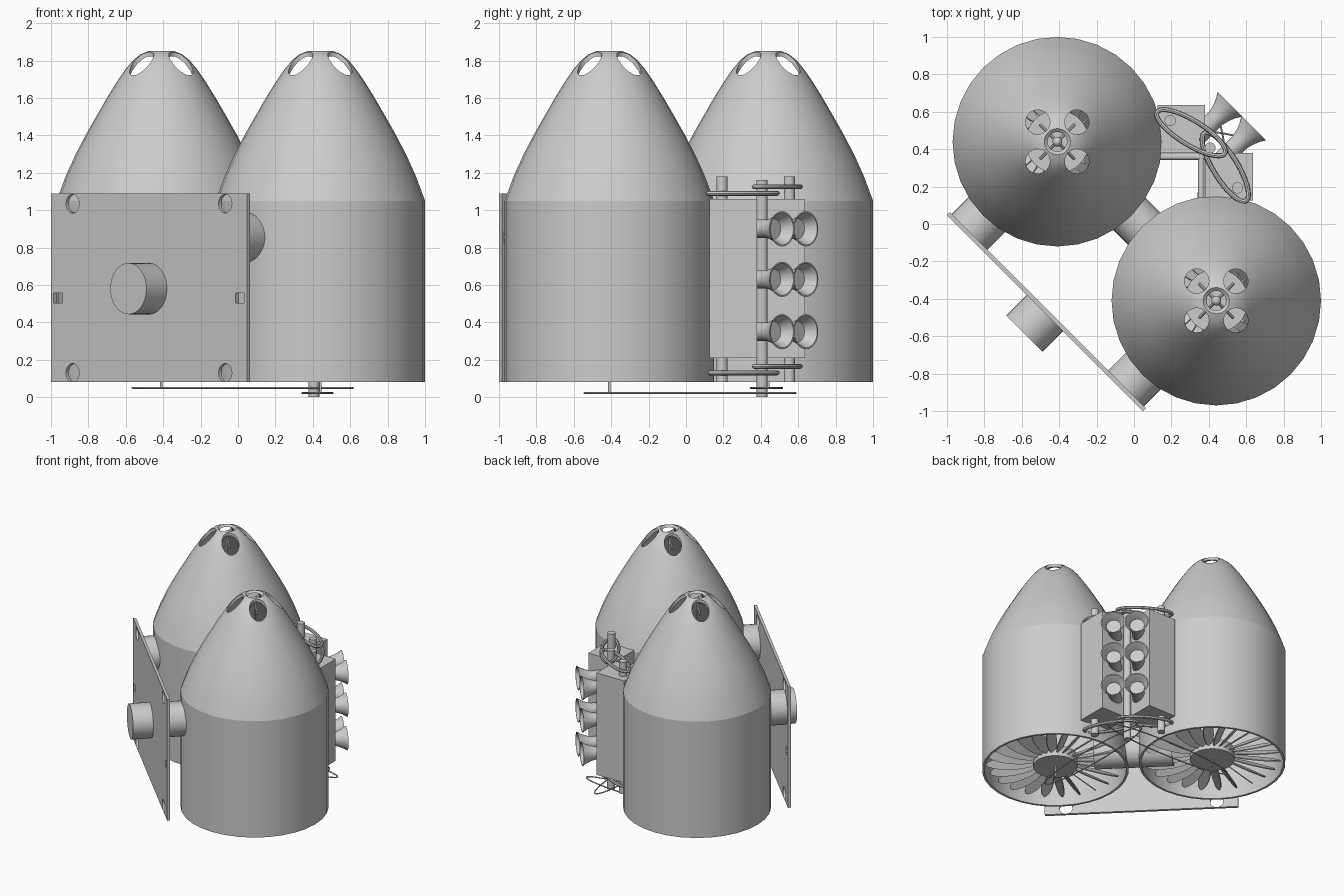
import bpy, bmesh, math
from mathutils import Vector, Matrix

cube = bpy.data.objects.get("Cube")
if cube:
    bpy.data.objects.remove(cube, do_unlink=True)

grey = bpy.data.materials.new("plain_grey")
grey.use_nodes = True
COLOUR = (0.6, 0.6, 0.6, 1)
grey.diffuse_color = COLOUR
grey.node_tree.nodes["Principled BSDF"].inputs["Base Color"].default_value = COLOUR

S = math.sqrt(0.5)
SEGS = 32


def at(u, v, z):
    """Pack frame: u runs across both tanks, v runs away from the back plate."""
    return Vector((0.015 + (u + v) * S, 0.015 + (v - u) * S, z))


def finish(bm, name, smooth=True):
    bmesh.ops.recalc_face_normals(bm, faces=bm.faces)
    mesh = bpy.data.meshes.new(name)
    bm.to_mesh(mesh)
    bm.free()
    mesh.materials.append(grey)
    ob = bpy.data.objects.new(name, mesh)
    bpy.context.collection.objects.link(ob)
    if smooth:
        smooth_shade(ob)
    return ob


def smooth_shade(ob):
    bpy.ops.object.select_all(action='DESELECT')
    ob.select_set(True)
    bpy.context.view_layer.objects.active = ob
    bpy.ops.object.shade_smooth_by_angle(angle=math.radians(17))


def aim(a, b):
    """Matrix at a with its z axis pointing to b."""
    return Matrix.Translation(a) @ (b - a).to_track_quat('Z', 'Y').to_matrix().to_4x4()


def rod(name, a, b, r, segs=SEGS):
    bm = bmesh.new()
    a, b = Vector(a), Vector(b)
    d = (b - a).length
    bmesh.ops.create_cone(bm, cap_ends=True, segments=segs, radius1=r, radius2=r, depth=d,
                          matrix=aim(a, b) @ Matrix.Translation((0, 0, d / 2)))
    return finish(bm, name)


def box(name, centre, size, turn=0):
    bm = bmesh.new()
    bmesh.ops.create_cube(bm, size=1, matrix=Matrix.Translation(centre)
                          @ Matrix.Rotation(turn, 4, 'Z') @ Matrix.Diagonal((*size, 1)))
    return finish(bm, name, False)


def lathe(name, profile, matrix, closed=False):
    """Revolve (radius, height) points about z."""
    bm = bmesh.new()
    rings = []
    for r, z in profile:
        rings.append([bm.verts.new((r * math.cos(i * math.tau / SEGS),
                                    r * math.sin(i * math.tau / SEGS), z)) for i in range(SEGS)])
    pairs = list(zip(rings, rings[1:]))
    if closed:
        pairs.append((rings[-1], rings[0]))
    else:
        bm.faces.new(rings[0])
        bm.faces.new(rings[-1])
    for p, q in pairs:
        for i in range(SEGS):
            j = (i + 1) % SEGS
            bm.faces.new((p[i], p[j], q[j], q[i]))
    bm.transform(matrix)
    return finish(bm, name)


def loop(name, centre, half_length, half_width, thick, turn):
    """Drive loop: a ring stretched into a long oval."""
    bm = bmesh.new()
    n, m = 48, 8
    grid = []
    for i in range(n):
        a = math.tau * i / n
        out = Vector((math.cos(a) * half_width, math.sin(a) * half_length, 0)).normalized()
        mid = Vector((math.cos(a) * half_length, math.sin(a) * half_width, 0))
        grid.append([bm.verts.new(mid + out * thick * math.cos(math.tau * k / m)
                                  + Vector((0, 0, thick * math.sin(math.tau * k / m))))
                     for k in range(m)])
    for i in range(n):
        for k in range(m):
            p, q, l = grid[i], grid[(i + 1) % n], (k + 1) % m
            bm.faces.new((p[k], q[k], q[l], p[l]))
    bm.transform(Matrix.Translation(centre) @ Matrix.Rotation(turn, 4, 'Z'))
    return finish(bm, name)


def cut(ob, cutters):
    for c in cutters:
        mod = ob.modifiers.new("cut", 'BOOLEAN')
        mod.operation, mod.solver, mod.object = 'DIFFERENCE', 'EXACT', c
        bpy.context.view_layer.objects.active = ob
        bpy.ops.object.modifier_apply(modifier=mod.name)
        bpy.data.objects.remove(c, do_unlink=True)


# Tanks: hollow shells with an open tip and four vents
outer = [(0.56, 0.08), (0.56, 1.05), (0.512, 1.18), (0.46, 1.295), (0.4, 1.41), (0.34, 1.515),
         (0.285, 1.61), (0.235, 1.69), (0.19, 1.755), (0.15, 1.802), (0.11, 1.834), (0.07, 1.85)]
inner = [(r - 0.018, z - (0.015 if z > 1 else 0)) for r, z in reversed(outer)]
for side, u in (("left", 0.601), ("right", -0.601)):
    c = at(u, 0, 0)
    shell = lathe(side + "_tank", outer + inner, Matrix.Translation(c), closed=True)
    vents = []
    for k in range(4):
        d = Vector((math.cos(math.pi * (k + 0.5) / 2), math.sin(math.pi * (k + 0.5) / 2), 0))
        p = c + d * 0.148
        vents.append(rod("vent_cutter", p + Vector((0, 0, 1.5)), p + Vector((0, 0, 2)), 0.065))
        rod(side + "_tip_strut", c + Vector((0, 0, 1.79)), c + d * 0.13 + Vector((0, 0, 1.74)), 0.008, 8)
    cut(shell, vents)
    smooth_shade(shell)

    # Axle with its tip ball, and the fan in the open base
    rod(side + "_axle", c + Vector((0, 0, 0.05 if u < 0 else 0.02)), c + Vector((0, 0, 1.8)), 0.006, 12)
    bm = bmesh.new()
    bmesh.ops.create_uvsphere(bm, u_segments=16, v_segments=12, radius=0.026,
                              matrix=Matrix.Translation(c + Vector((0, 0, 1.8))))
    finish(bm, side + "_tip_ball")
    rod(side + "_fan_hub", c + Vector((0, 0, 0.11)), c + Vector((0, 0, 0.2)), 0.17)
    bm = bmesh.new()
    for k in range(24):
        bmesh.ops.create_cone(bm, cap_ends=True, segments=16, radius1=1, radius2=1, depth=0.008,
                              matrix=Matrix.Translation(c + Vector((0, 0, 0.155)))
                              @ Matrix.Rotation(math.tau * k / 24, 4, 'Z')
                              @ Matrix.Translation((0.335, 0, 0))
                              @ Matrix.Rotation(math.radians(45), 4, 'X')
                              @ Matrix.Diagonal((0.195, 0.05, 1, 1)))
    finish(bm, side + "_fan_blades")

    # Round mount between tank and back plate
    rod(side + "_plate_mount", at(u * 0.985, -0.68, 0.855), at(u * 0.985, -0.4, 0.855), 0.135)

rod("tank_link", at(-0.3, 0, 0.21), at(0.3, 0, 0.21), 0.122)

# Back plate with round and square openings
turn = -math.pi / 4
plate = box("back_plate", at(0, -0.684, 0.585), (1.482, 0.022, 1.01), turn)
openings = []
for s in (-1, 1):
    for z in (0.13, 1.035):
        openings.append(rod("hole_cutter", at(s * 0.577, -0.75, z), at(s * 0.577, -0.66, z), 0.05))
    openings.append(box("slot_cutter", at(s * 0.687, -0.69, 0.53), (0.065, 0.1, 0.055), turn))
cut(plate, openings)
rod("plate_knob", at(0, -0.85, 0.58), at(0, -0.68, 0.58), 0.137)

# Thruster housings, their posts, brackets and drive loops
for side, s, zs in (("left", 1, (0.13, 1.09)), ("right", -1, (0.165, 1.125))):
    def flip(a, b, z):
        return Vector((a, b, z) if s > 0 else (b, a, z))
    box(side + "_housing", flip(0.508, 0.253, 0.635), (0.255, 0.255, 0.85))
    rod(side + "_post", flip(0.553, 0.193, 0.08), flip(0.553, 0.193, 1.18), 0.03)
    for z in (0.3, 0.95):
        rod(side + "_bracket", flip(0.36, 0.05, z), flip(0.36, 0.36, z), 0.018, 16)
        rod(side + "_bracket_end", flip(0.36, 0.36, z), flip(0.42, 0.36, z), 0.018, 16)
    for z in zs:
        loop(side + "_post_loop", flip(0.488, 0.305, z), 0.212, 0.065, 0.013,
             -math.pi / 4 - s * math.radians(13.5))

    # Flared hollow nozzles
    for z in (0.9, 0.63, 0.35):
        base = at(s * 0.09, 0.5, z)
        lathe(side + "_nozzle",
              [(0.05, 0), (0.05, 0.19), (0.06, 0.23), (0.075, 0.265), (0.094, 0.295),
               (0.086, 0.295), (0.069, 0.265), (0.055, 0.23)],
              aim(base, at(s * 0.09, 1, z)))

# Central drive shaft and the long loops to the fan axles
rod("drive_shaft", (0.407, 0.407, 0), (0.407, 0.407, 1.16), 0.029)
loop("right_fan_loop", (0.025, 0.43, 0.05), 0.59, 0.085, 0.005, 0)
loop("left_fan_loop", (0.425, 0.022, 0.022), 0.565, 0.082, 0.005, math.pi / 2)
